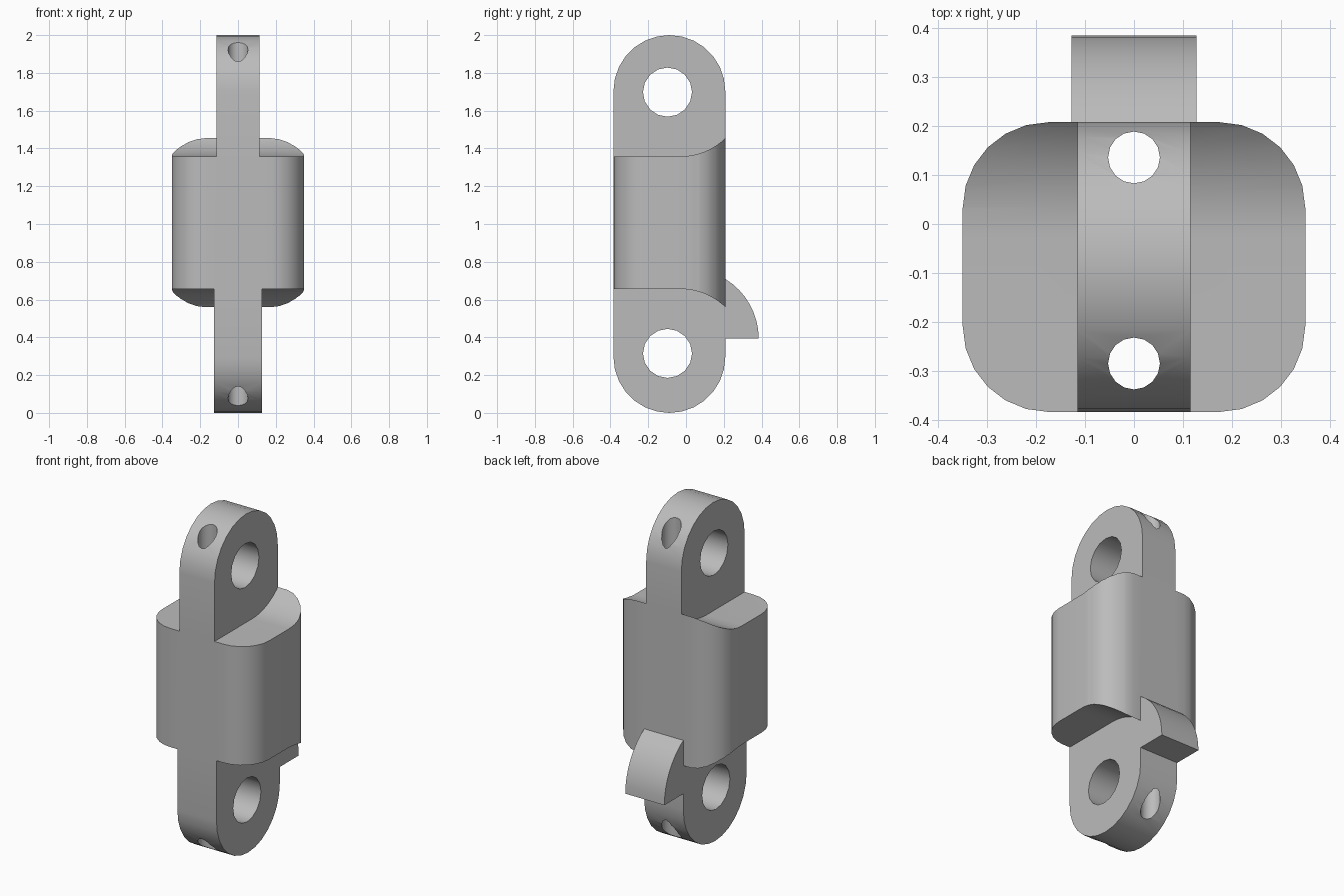
import bpy, bmesh
from math import radians, pi, cos, sin, sqrt

cube = bpy.data.objects.get("Cube")
if cube:
    bpy.data.objects.remove(cube, do_unlink=True)

grey = bpy.data.materials.new("plain grey")
grey.use_nodes = True
GREY = (0.5, 0.5, 0.5, 1)
grey.diffuse_color = GREY
grey.node_tree.nodes["Principled BSDF"].inputs["Base Color"].default_value = GREY

FRONT, BACK = -0.384, 0.208
MID_Y = (FRONT + BACK) / 2
LUG_R = (BACK - FRONT) / 2
TOP_Z, LOW_Z = 2 - LUG_R, LUG_R     # centres of the lug ends


def arc(cx, cy, r, a0, a1, n):
    return [(cx + r * cos(radians(a0 + (a1 - a0) * i / n)),
             cy + r * sin(radians(a0 + (a1 - a0) * i / n))) for i in range(n + 1)]


def prism(name, outline, axis, lo, hi):
    """Extrude a closed outline along x (outline in y, z) or z (outline in x, y)."""
    bm = bmesh.new()
    place = (lambda p, t: (t, *p)) if axis == "x" else (lambda p, t: (*p, t))
    face = bm.faces.new([bm.verts.new(place(p, lo)) for p in outline])
    out = bmesh.ops.extrude_face_region(bm, geom=[face])
    new = [v for v in out["geom"] if isinstance(v, bmesh.types.BMVert)]
    bmesh.ops.translate(bm, verts=new, vec=place((0, 0), hi - lo))
    bmesh.ops.recalc_face_normals(bm, faces=bm.faces)
    mesh = bpy.data.meshes.new(name)
    bm.to_mesh(mesh)
    bm.free()
    mesh.materials.append(grey)
    obj = bpy.data.objects.new(name, mesh)
    bpy.context.collection.objects.link(obj)
    return obj


def combine(target, other, operation):
    """Apply an exact boolean and remove the second solid."""
    mod = target.modifiers.new(operation.lower(), "BOOLEAN")
    mod.operation, mod.object, mod.solver = operation, other, "EXACT"
    bpy.context.view_layer.objects.active = target
    bpy.ops.object.modifier_apply(modifier=mod.name)
    bpy.data.objects.remove(other, do_unlink=True)


# Central body: rounded rectangle in plan
HALF, R = 0.35, 0.175
plan = (arc(HALF - R, BACK - R, R, 0, 90, 6) + arc(R - HALF, BACK - R, R, 90, 180, 6)
        + arc(R - HALF, FRONT + R, R, 180, 270, 6) + arc(HALF - R, FRONT + R, R, 270, 360, 6))
link = prism("link_body", plan, "z", 0.4, 1.6)

# Its shoulders are level in front and sweep outwards at the back
START, SWEEP = -0.03, 0.345
shoulder = [(y + START, SWEEP - sqrt(SWEEP ** 2 - y * y))
            for y in [(BACK + 0.02 - START) * i / 8 for i in range(9)]]
side = ([(FRONT - 0.1, 0.656)] + [(y, 0.656 - z) for y, z in shoulder]
        + [(y, 1.358 + z) for y, z in reversed(shoulder)] + [(FRONT - 0.1, 1.358)])
combine(link, prism("shoulder_shape", side, "x", -0.5, 0.5), "INTERSECT")

# Round-ended lugs above and below
upper = arc(MID_Y, TOP_Z, LUG_R, 0, 180, 14) + [(FRONT, 1.2), (BACK, 1.2)]
lower = arc(MID_Y, LOW_Z, LUG_R, 180, 360, 14) + [(BACK, 0.8), (FRONT, 0.8)]
combine(link, prism("upper_lug", upper, "x", -0.115, 0.115), "UNION")
combine(link, prism("lower_lug", lower, "x", -0.128, 0.128), "UNION")

# Curved catch on the back
catch = arc(0.014, 0.393, 0.371, 0, 58.5, 8) + [(0.15, 0.71), (0.15, 0.393)]
combine(link, prism("back_catch", catch, "x", -0.128, 0.128), "UNION")

# Cross holes through the lugs
for z in (1.698, 0.315):
    combine(link, prism("cross_hole", arc(-0.098, z, 0.13, 0, 337.5, 15), "x", -0.5, 0.5),
            "DIFFERENCE")

# Narrow bores running the full height
for y in (0.136, -0.285):
    combine(link, prism("long_bore", arc(0, y, 0.053, 0, 337.5, 15), "z", -0.1, 2.1),
            "DIFFERENCE")

bpy.ops.object.select_all(action="DESELECT")
link.select_set(True)
bpy.context.view_layer.objects.active = link
bpy.ops.object.shade_smooth_by_angle(angle=radians(32))
